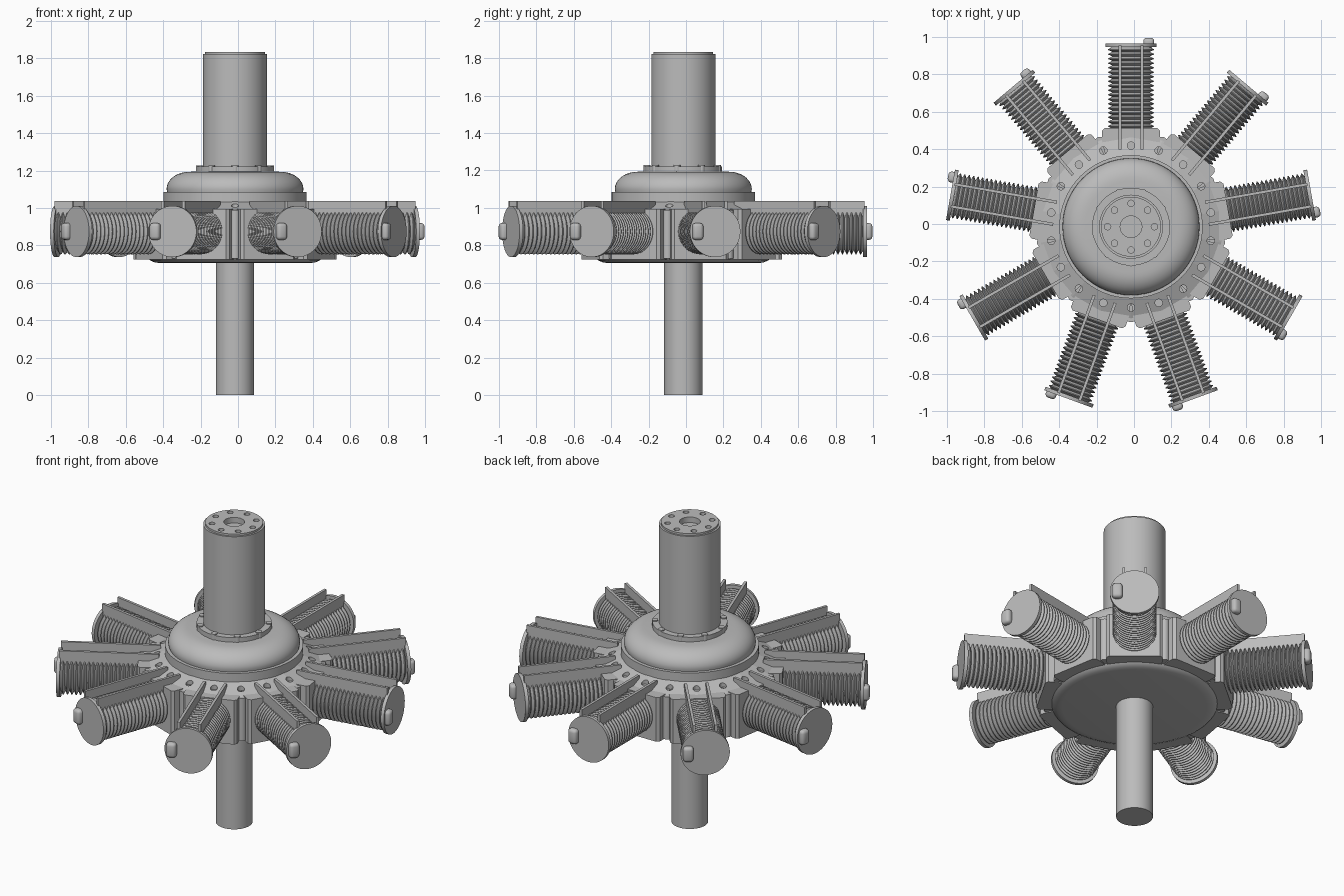
import bpy, bmesh, math
from mathutils import Matrix, Vector

if "Cube" in bpy.data.objects:
    bpy.data.objects.remove(bpy.data.objects["Cube"], do_unlink=True)

OFFSET = Matrix.Translation((-0.016, -0.0145, 0))
CYLINDERS = 9
STEP = math.tau / CYLINDERS
AXIS_Z = 0.874

metal = bpy.data.materials.new("grey_metal")
metal.use_nodes = True
grey = (0.5, 0.5, 0.5, 1)
metal.diffuse_color = grey
metal.node_tree.nodes["Principled BSDF"].inputs["Base Color"].default_value = grey


def make(name, bm, smooth=True, matrix=Matrix()):
    bmesh.ops.recalc_face_normals(bm, faces=bm.faces)
    mesh = bpy.data.meshes.new(name)
    bm.to_mesh(mesh)
    bm.free()
    mesh.transform(matrix)
    mesh.materials.append(metal)
    ob = bpy.data.objects.new(name, mesh)
    bpy.context.collection.objects.link(ob)
    ob.matrix_world = OFFSET
    if smooth:
        shade(ob)
    return ob


def shade(ob):
    bpy.ops.object.select_all(action="DESELECT")
    ob.select_set(True)
    bpy.context.view_layer.objects.active = ob
    bpy.ops.object.shade_smooth_by_angle(angle=math.radians(35))


def lathe(profile, segs=64, turn=0.0):
    """Closed solid of revolution about z from (radius, height) points."""
    bm = bmesh.new()
    rings = [[bm.verts.new((r * math.cos(turn + math.tau * i / segs),
                            r * math.sin(turn + math.tau * i / segs), z))
              for i in range(segs)] for r, z in profile]
    for a, b in zip(rings, rings[1:]):
        for i in range(segs):
            j = (i + 1) % segs
            bm.faces.new((a[i], a[j], b[j], b[i]))
    bm.faces.new(rings[0])
    bm.faces.new(rings[-1])
    return bm


def prism(outline, z0, z1):
    bm = bmesh.new()
    face = bm.faces.new([bm.verts.new((x, y, z0)) for x, y in outline])
    out = bmesh.ops.extrude_face_region(bm, geom=[face])
    top = [v for v in out["geom"] if isinstance(v, bmesh.types.BMVert)]
    bmesh.ops.translate(bm, verts=top, vec=(0, 0, z1 - z0))
    return bm


def peg_ring(count, ring_r, peg_r, z0, z1, start, segs=16):
    """Ring of small upright pegs, used as bolts or as hole cutters."""
    bm = bmesh.new()
    for i in range(count):
        a = start + math.tau * i / count
        spot = Vector((ring_r * math.cos(a), ring_r * math.sin(a), (z0 + z1) / 2))
        bmesh.ops.create_cone(bm, cap_ends=True, segments=segs, radius1=peg_r,
                              radius2=peg_r, depth=z1 - z0,
                              matrix=Matrix.Translation(spot))
    return bm


def drill(ob, cutter_bm):
    cutter = make("hole_cutter", cutter_bm, False)
    cutter.hide_render = True
    mod = ob.modifiers.new("holes", "BOOLEAN")
    mod.object = cutter
    mod.operation = "DIFFERENCE"
    mod.solver = "EXACT"
    bpy.context.view_layer.objects.active = ob
    bpy.ops.object.modifier_apply(modifier=mod.name)
    bpy.data.objects.remove(cutter, do_unlink=True)


def repeat(ob, start):
    """Place linked copies of a part around the crankcase."""
    for i in range(CYLINDERS):
        part = ob if i == 0 else ob.copy()
        if i:
            bpy.context.collection.objects.link(part)
        part.name = f"{ob.data.name}_{i + 1}"
        part.matrix_world = OFFSET @ Matrix.Rotation(start + i * STEP, 4, "Z")


UP = math.pi / 2

# Crankcase with sloped, drilled flange
case = make("crankcase", lathe([(0.46, 0.735), (0.485, 0.735), (0.49, 0.99),
                                (0.38, 1.035), (0.30, 1.035)], 18, math.radians(10)), False)
drill(case, peg_ring(18, 0.433, 0.02, 0.985, 1.1, UP))
make("bottom_cover", lathe([(0.40, 0.705), (0.43, 0.709), (0.455, 0.72),
                            (0.467, 0.735), (0.467, 0.75)]))

# Domed cover and its rim
make("dome_rim", lathe([(0.383, 1.02), (0.383, 1.085)]))
dome = [(0.362, 1.08), (0.366, 1.1)]
dome += [(0.246 + 0.12 * math.cos(a), 1.1 + 0.093 * math.sin(a))
         for a in (math.radians(d) for d in range(10, 91, 10))]
make("dome_cover", lathe(dome + [(0.18, 1.195)]))

# Collar and collar bolts
make("collar", lathe([(0.208, 1.185), (0.208, 1.222)]))
make("collar_bolts", peg_ring(CYLINDERS, 0.194, 0.018, 1.18, 1.228, -UP))

# Upper housing with drilled end, and lower shaft
housing = make("upper_housing", lathe([(0.171, 1.18), (0.171, 1.822),
                                       (0.16, 1.822), (0.16, 1.834)]), False)
drill(housing, peg_ring(8, 0.125, 0.017, 1.8, 1.9, 0))
drill(housing, peg_ring(1, 0, 0.058, 1.8, 1.9, 0, 32))
shade(housing)
make("lower_shaft", lathe([(0.102, 0), (0.102, 0.72)], 48))

# Mounting pads and the columns between them
pad = make("mounting_pad", prism([(0.35, -0.13), (0.46, -0.155), (0.512, -0.155),
                                  (0.527, -0.14), (0.527, 0.14), (0.512, 0.155),
                                  (0.46, 0.155), (0.35, 0.13)], 0.725, 0.995), False)
repeat(pad, UP)
column = make("case_column", lathe([(0.028, 0.73), (0.028, 0.99)], 20),
              True, Matrix.Translation((0.482, 0, 0)))
repeat(column, -UP)

# Finned cylinder barrel, turned to point outward
to_radial = Matrix.Translation((0, 0, AXIS_Z)) @ Matrix.Rotation(UP, 4, "Y")
fins, first, pitch = 18, 0.525, 0.0241
barrel = [(0.1, 0.4)]
for i in range(fins):
    u = first + i * pitch
    barrel += [(0.1, u), (0.122, u + pitch * 0.42), (0.122, u + pitch * 0.58)]
barrel += [(0.1, 0.962)]
repeat(make("finned_cylinder", lathe(barrel, 40), True, to_radial), UP)
repeat(make("cylinder_head", lathe([(0.137, 0.96), (0.137, 0.98)], 48),
            True, to_radial), UP)

# Pair of rails above each cylinder
rails = bmesh.new()
for side in (-1, 1):
    bmesh.ops.create_cube(rails, size=1, matrix=Matrix.Translation(
        (0.69, side * 0.06, 0.967)) @ Matrix.Diagonal((0.556, 0.016, 0.14, 1)))
repeat(make("cylinder_rails", rails, False), UP)

# Rounded plug on each head
plug = bmesh.new()
bmesh.ops.create_cube(plug, size=1, matrix=Matrix.Translation(
    (0.984, -0.095, AXIS_Z)) @ Matrix.Diagonal((0.052, 0.058, 0.09, 1)))
bmesh.ops.bevel(plug, geom=plug.edges[:], offset=0.018, segments=3,
                profile=0.5, affect="EDGES")
repeat(make("head_plug", plug), UP)
